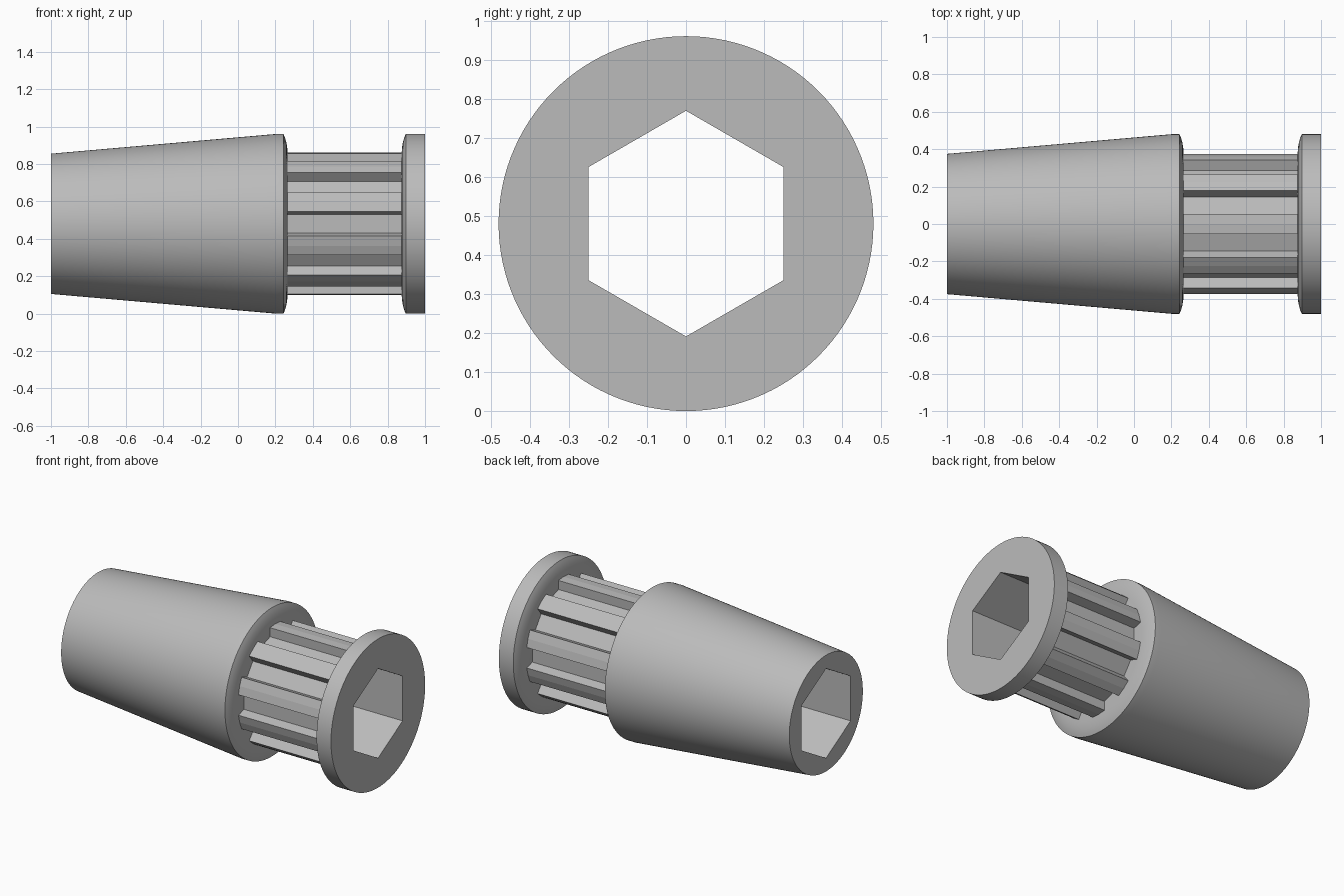
import bpy, bmesh
from math import sin, cos, pi, radians

AXIS_Z = 0.48
SEGMENTS = 120
TEETH = 10

if "Cube" in bpy.data.objects:
    bpy.data.objects.remove(bpy.data.objects["Cube"], do_unlink=True)

grey = bpy.data.materials.new("mid grey")
grey.use_nodes = True
grey.diffuse_color = (0.5, 0.5, 0.5, 1)
grey.node_tree.nodes["Principled BSDF"].inputs["Base Color"].default_value = grey.diffuse_color


def circle(r, sides=SEGMENTS):
    """Points (y, height) round the axis, the first one straight up."""
    return [(r * sin(2 * pi * i / sides), r * cos(2 * pi * i / sides)) for i in range(sides)]


def loft(name, sections):
    """Closed solid along x from (x, outline) sections."""
    bm = bmesh.new()
    rings = [[bm.verts.new((x, y, AXIS_Z + h)) for y, h in pts] for x, pts in sections]
    for a, b in zip(rings, rings[1:]):
        n = len(a)
        for i in range(n):
            j = (i + 1) % n
            bm.faces.new((a[i], a[j], b[j], b[i]))
    bm.faces.new(rings[0])
    bm.faces.new(rings[-1])
    bmesh.ops.recalc_face_normals(bm, faces=bm.faces)
    mesh = bpy.data.meshes.new(name)
    bm.to_mesh(mesh)
    bm.free()
    mesh.materials.append(grey)
    obj = bpy.data.objects.new(name, mesh)
    bpy.context.collection.objects.link(obj)
    return obj


def toothed_outline(tip=0.38, root=0.317, land=radians(8), floor=0.05):
    """Belt teeth with flat-bottomed, slanted grooves."""
    pts = []
    for k in range(TEETH):
        a = 2 * pi * k / TEETH
        pts += [(tip * sin(a + t), tip * cos(a + t)) for t in (-land, 0, land)]
        g = a + pi / TEETH
        pts += [(root * sin(g) + w * cos(g), root * cos(g) - w * sin(g)) for w in (-floor, floor)]
    return pts


# Tapered body, belt teeth and end flange
body_profile = [(-1, 0.375), (0.2, 0.48), (0.243, 0.48), (0.251, 0.462),
                (0.258, 0.437), (0.263, 0.41), (0.265, 0.38)]
flange_profile = [(0.875, 0.38), (0.877, 0.41), (0.882, 0.437),
                  (0.889, 0.462), (0.897, 0.48), (1, 0.48)]
parts = [
    loft("tapered_body", [(x, circle(r)) for x, r in body_profile]),
    loft("belt_teeth", [(x, toothed_outline()) for x in (0.265, 0.875)]),
    loft("end_flange", [(x, circle(r)) for x, r in flange_profile]),
]

# Hexagonal bore through every part
cutter = loft("bore_cutter", [(x, circle(0.289, 6)) for x in (-1.1, 1.1)])
cutter.hide_render = True
for part in parts:
    bore = part.modifiers.new("bore", "BOOLEAN")
    bore.operation = "DIFFERENCE"
    bore.solver = "EXACT"
    bore.object = cutter
    bpy.ops.object.select_all(action="DESELECT")
    part.select_set(True)
    bpy.context.view_layer.objects.active = part
    bpy.ops.object.modifier_apply(modifier=bore.name)
    if part.name != "belt_teeth":
        bpy.ops.object.shade_smooth_by_angle(angle=radians(25))
bpy.data.objects.remove(cutter, do_unlink=True)
